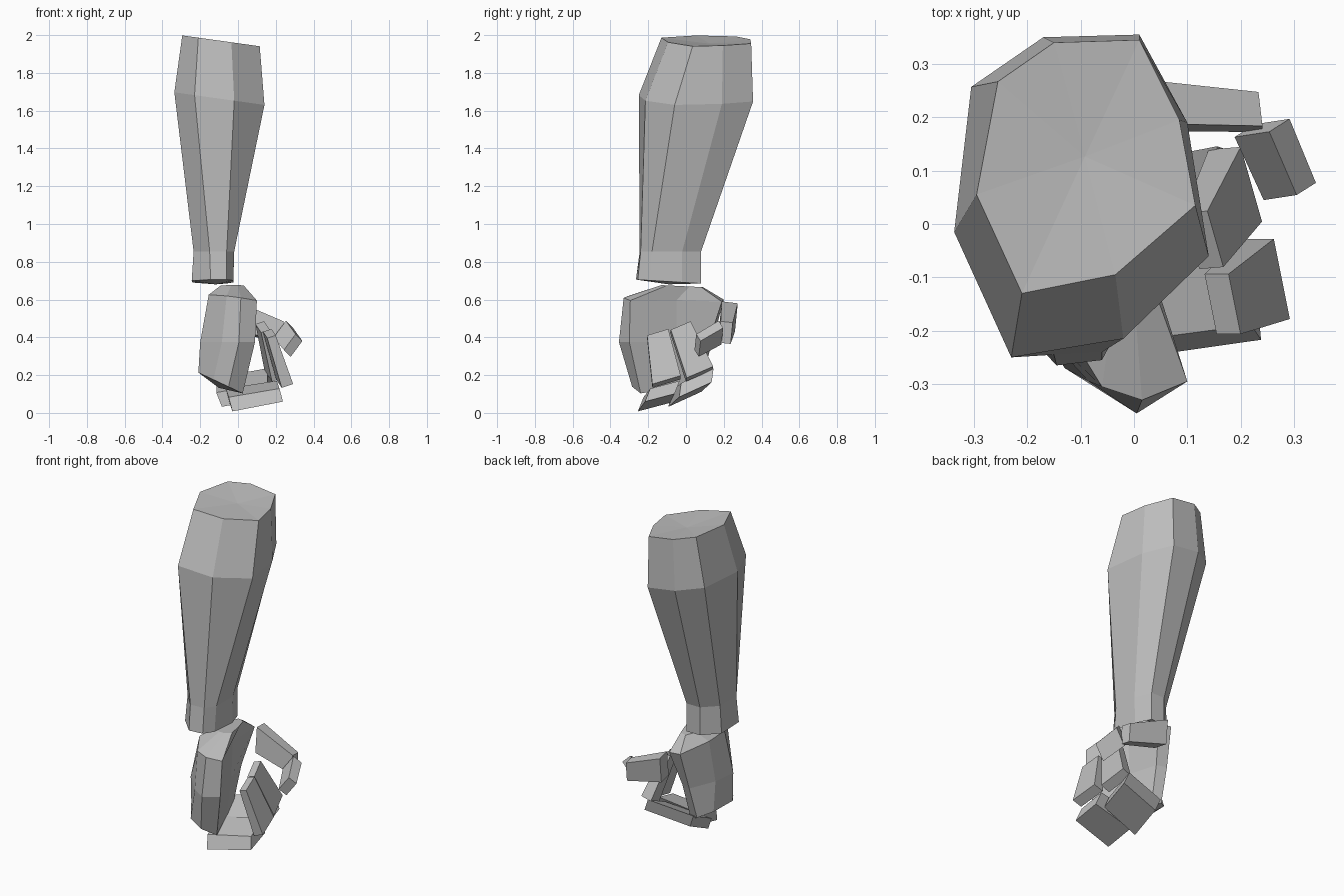
import bpy
import bmesh
from mathutils import Vector

default_cube = bpy.data.objects.get("Cube")
if default_cube:
    bpy.data.objects.remove(default_cube, do_unlink=True)

# One plain grey for the whole arm
grey = bpy.data.materials.new("plain_grey")
grey.use_nodes = True
colour = (0.52, 0.52, 0.52, 1)
grey.diffuse_color = colour
grey.node_tree.nodes["Principled BSDF"].inputs["Base Color"].default_value = colour


def finish(bm, name):
    """Turn a bmesh into a flat shaded, outward facing object."""
    bmesh.ops.recalc_face_normals(bm, faces=bm.faces)
    mesh = bpy.data.meshes.new(name)
    bm.to_mesh(mesh)
    bm.free()
    mesh.materials.append(grey)
    obj = bpy.data.objects.new(name, mesh)
    bpy.context.collection.objects.link(obj)
    return obj


def ring(height, outline, slope_x=0.0, slope_y=0.0):
    """Cross-section at a height, on a plane that may be tilted."""
    return [Vector((x, y, height + slope_x * x + slope_y * y)) for x, y in outline]


def loft(name, rings, bottom_push=0.0, top_push=0.0):
    """Skin a stack of cross-sections and close both ends with fans."""
    bm = bmesh.new()
    loops = [[bm.verts.new(point) for point in points] for points in rings]
    count = len(loops[0])
    for lower, upper in zip(loops, loops[1:]):
        for i in range(count):
            j = (i + 1) % count
            bm.faces.new((lower[i], lower[j], upper[j], upper[i]))
    for loop, push in ((loops[0], bottom_push), (loops[-1], top_push)):
        middle = sum((v.co for v in loop), Vector()) / count
        tip = bm.verts.new(middle + Vector((0, 0, push)))
        for i in range(count):
            bm.faces.new((loop[i], loop[(i + 1) % count], tip))
    return finish(bm, name)


def segment(name, start, end, side, depth, taper):
    """Tapered block along start-end, with given width and depth vectors."""
    bm = bmesh.new()
    side, depth = Vector(side) / 2, Vector(depth) / 2
    for centre, scale in ((Vector(start), 1.0), (Vector(end), taper)):
        for a in (-1, 1):
            for b in (-1, 1):
                bm.verts.new(centre + scale * (a * side + b * depth))
    bmesh.ops.convex_hull(bm, input=bm.verts)
    bmesh.ops.dissolve_limit(bm, angle_limit=0.01, verts=bm.verts, edges=bm.edges)
    return finish(bm, name)


# Forearm: wrist end, wrist, widest part, elbow end
wrist_end = [(-.245, -.16), (-.145, -.265), (-.06, -.255), (-.025, -.19),
             (-.025, -.02), (-.06, .08), (-.15, .08), (-.24, 0)]
wrist = [(-.235, -.15), (-.15, -.245), (-.06, -.24), (-.02, -.18),
         (-.02, -.02), (-.06, .08), (-.15, .08), (-.23, 0)]
widest = [(-.337, -.015), (-.23, -.25), (-.02, -.215), (.14, -.06),
          (.1, .19), (.01, .355), (-.17, .35), (-.305, .257)]
elbow = [(-.295, .055), (-.21, -.13), (-.035, -.095), (.115, .035),
         (.085, .195), (.01, .345), (-.15, .34), (-.255, .267)]
loft("forearm", [
    ring(.69, wrist_end, slope_y=-.06),
    ring(.855, wrist),
    ring(1.65, widest, slope_x=-.14),
    ring(1.957, elbow, slope_x=-.14),
], bottom_push=-.015, top_push=-.015)

# Palm, a slanted slab: knuckles, middle, heel, top of the heel
knuckles = [(-.21, -.15), (-.13, -.27), (-.05, -.285), (.025, -.24),
            (-.04, -.05), (-.075, .06), (-.13, .08), (-.2, .02)]
middle = [(-.2, -.17), (-.085, -.295), (.005, -.355), (.09, -.3),
          (-.01, -.05), (-.06, .12), (-.12, .14), (-.185, -.02)]
heel = [(-.155, -.15), (-.06, -.305), (.015, -.33), (.1, -.295),
        (0, -.05), (-.02, .19), (-.1, .2), (-.155, 0)]
heel_top = [(-.09, -.1), (-.035, -.13), (0, -.13), (.03, -.1),
            (0, .02), (-.02, .08), (-.06, .09), (-.09, .03)]
loft("palm", [
    ring(.115, knuckles, slope_x=-.47),
    ring(.375, middle),
    ring(.595, heel, slope_x=-.15, slope_y=-.05),
    ring(.67, heel_top, slope_y=-.05),
], bottom_push=-.03)

# Curled fingers: an inner block under the palm and an outer block turned up
segment("front_finger_inner", start=(-.047, -.155, .068), end=(.222, -.125, .115),
        side=(-.015, .17, .045), depth=(-.02, .03, .075), taper=.92)
segment("front_finger_outer", start=(.247, -.103, .165), end=(.166, -.15, .42),
        side=(-.03, .15, .045), depth=(.06, 0, .02), taper=.75)
segment("back_finger_inner", start=(-.1, .0, .11), end=(.17, .055, .16),
        side=(0, .175, .08), depth=(-.03, .01, .075), taper=.98)
segment("back_finger_outer", start=(.19, .072, .206), end=(.13, -.03, .455),
        side=(-.04, .14, .06), depth=(.06, .005, .02), taper=.75)

# Thumb
segment("thumb_base", start=(-.01, .224, .51), end=(.237, .21, .425),
        side=(-.01, .085, -.01), depth=(0, .015, .15), taper=.75)
segment("thumb_tip", start=(.24, .18, .425), end=(.292, .061, .357),
        side=(.065, .01, .088), depth=(-.038, -.024, .038), taper=.95)
